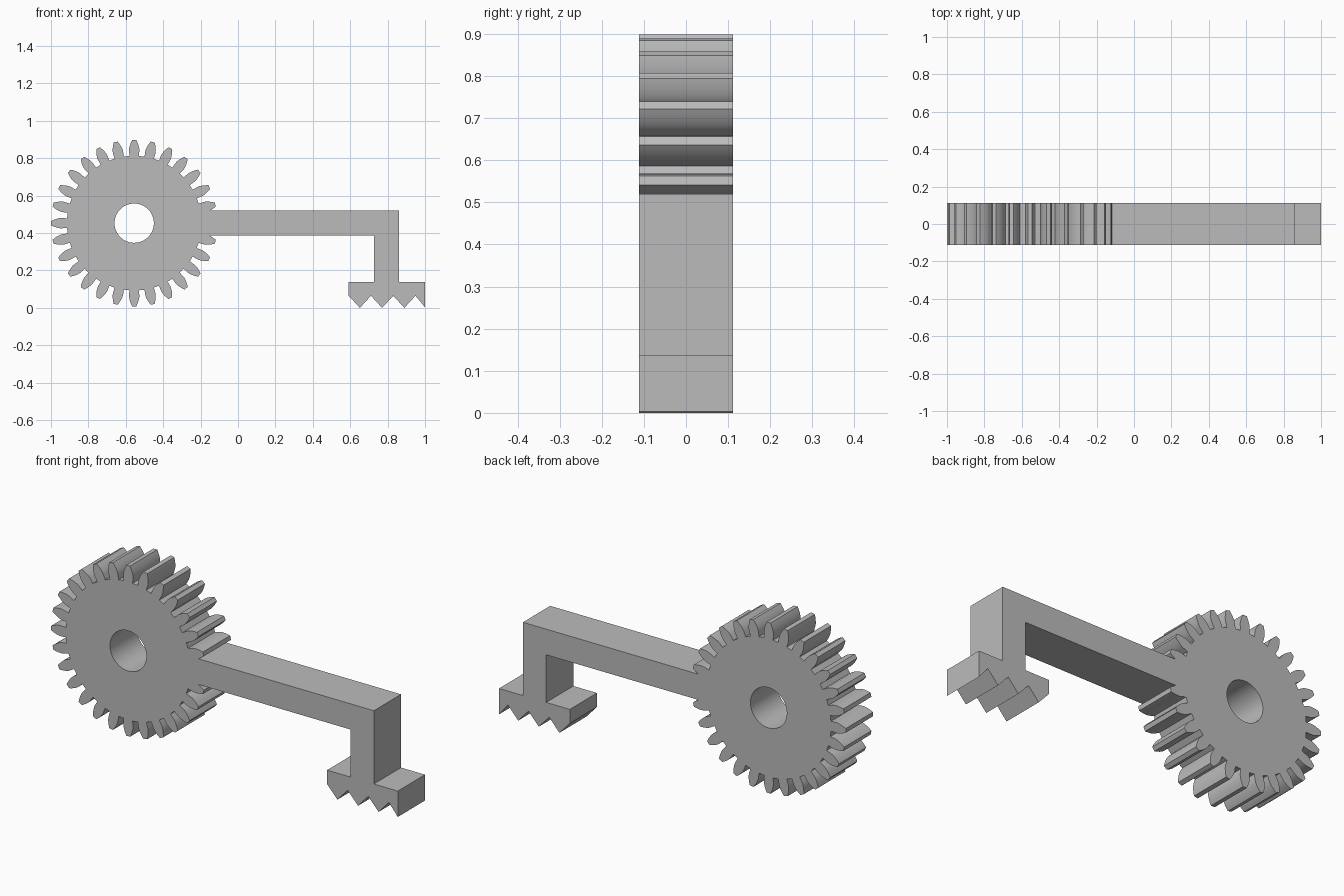
import bpy
import bmesh
from math import pi, sin, cos, tan, acos, radians

if "Cube" in bpy.data.objects:
    bpy.data.objects.remove(bpy.data.objects["Cube"], do_unlink=True)

GREY = (0.5, 0.5, 0.5, 1.0)
CX, CZ = -0.555, 0.453              # wheel centre
TEETH, TIP, ROOT, HOLE = 28, 0.445, 0.36, 0.105
PITCH = TIP * TEETH / (TEETH + 2)
BASE = PITCH * cos(radians(20))
HALF_DEPTH = 0.112
BAR_TOP, BAR_BOTTOM = 0.52, 0.386

mat = bpy.data.materials.new("plain grey")
mat.use_nodes = True
mat.diffuse_color = GREY
mat.node_tree.nodes["Principled BSDF"].inputs["Base Color"].default_value = GREY


def polar(r, a):
    return (CX + r * cos(a), CZ + r * sin(a))


def half_angle(r):
    """Half the angular width of an involute tooth at radius r."""
    def inv(p):
        return tan(p) - p
    return pi / (2 * TEETH) + inv(radians(20)) - inv(acos(min(1, BASE / r)))


def tooth(k):
    """Outline of one tooth, running anticlockwise from root to root."""
    steps = 6
    radii = [ROOT] + [BASE + (TIP - BASE) * i / steps for i in range(steps + 1)]
    mid = 2 * pi * k / TEETH
    rise = [polar(r, mid - half_angle(r)) for r in radii]
    fall = [polar(r, mid + half_angle(r)) for r in reversed(radii)]
    return rise + fall


def clear_of_bar(p):
    return p[0] < CX or not BAR_BOTTOM < p[1] < BAR_TOP


# Toothed wheel, with the bar taking the place of one tooth
wheel = [p for k in range(1, TEETH) for p in tooth(k) if clear_of_bar(p)]

# Bar, drop leg and serrated foot, from the bar's underside round to its top
arm = [(-0.15, BAR_BOTTOM), (0.728, BAR_BOTTOM), (0.728, 0.138), (0.592, 0.138)]
arm += [(0.592 + 0.0595 * i, 0.0 if i % 2 else 0.065) for i in range(7)]
arm += [(0.949, 0.065), (1.0, 0.003), (1.0, 0.138), (0.862, 0.138),
        (0.862, BAR_TOP), (-0.15, BAR_TOP)]
arm = [p for i, p in enumerate(arm) if i == 0 or p != arm[i - 1]]

bore = [polar(HOLE, 2 * pi * i / 64) for i in range(64)]

# Filled profile with the bore as a hole, extruded to full depth
curve = bpy.data.curves.new("gear_arm_profile", "CURVE")
curve.dimensions = "2D"
curve.fill_mode = "BOTH"
curve.extrude = HALF_DEPTH
for loop in (wheel + arm, bore):
    spline = curve.splines.new("POLY")
    spline.points.add(len(loop) - 1)
    for point, (x, z) in zip(spline.points, loop):
        point.co = (x, z, 0, 1)
    spline.use_cyclic_u = True

obj = bpy.data.objects.new("gear_wheel_with_foot_arm", curve)
bpy.context.collection.objects.link(obj)
obj.rotation_euler.x = pi / 2
bpy.ops.object.select_all(action="DESELECT")
obj.select_set(True)
bpy.context.view_layer.objects.active = obj
bpy.ops.object.convert(target="MESH")
bpy.ops.object.transform_apply(rotation=True)

# Weld caps to walls and shade the curved flanks and bore smooth
bm = bmesh.new()
bm.from_mesh(obj.data)
bmesh.ops.remove_doubles(bm, verts=bm.verts, dist=0.0002)
bmesh.ops.recalc_face_normals(bm, faces=bm.faces)
bm.to_mesh(obj.data)
bm.free()
obj.data.materials.clear()
obj.data.materials.append(mat)
bpy.ops.object.shade_smooth_by_angle(angle=radians(30))
